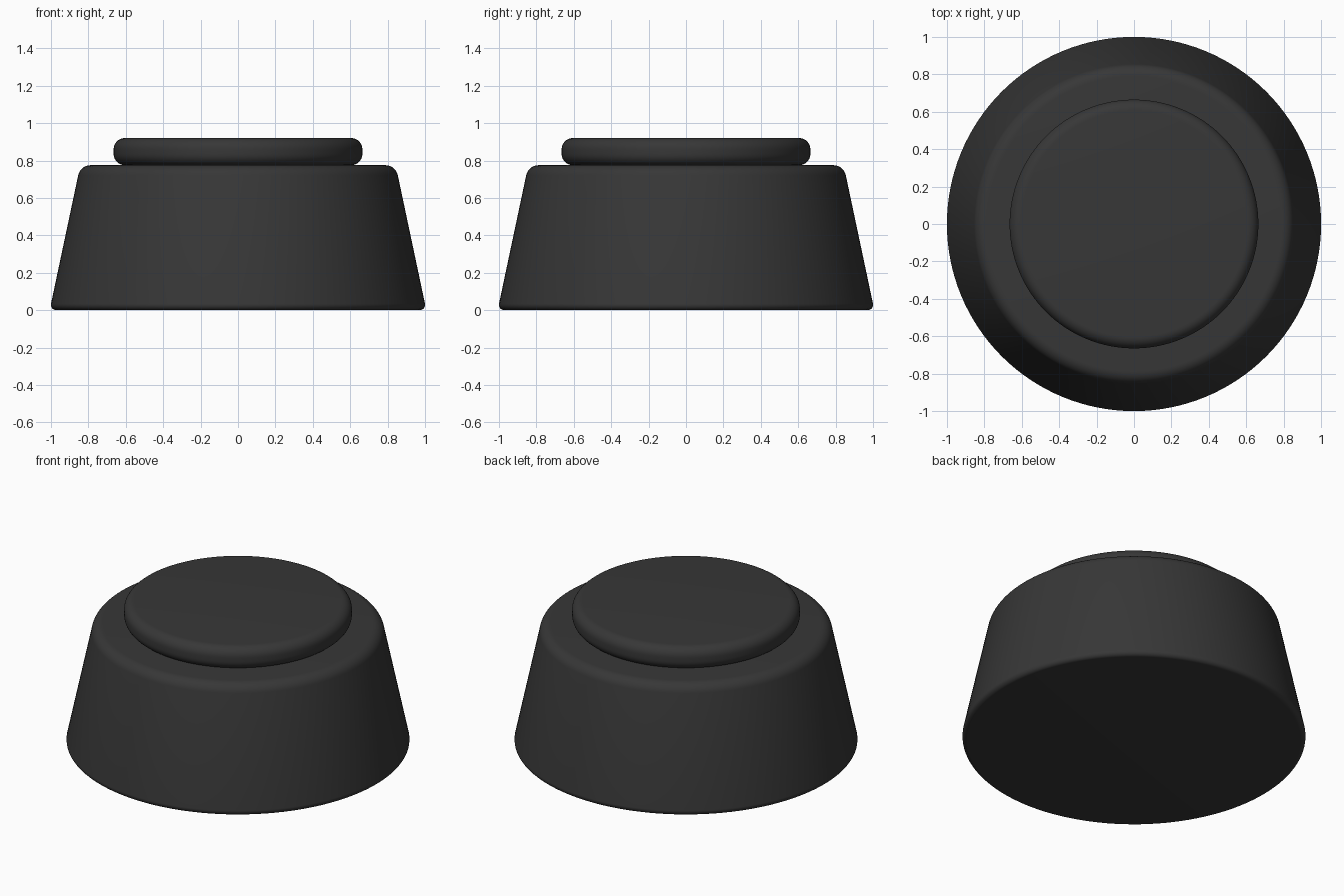
import bpy, bmesh, math
from mathutils import Vector

if "Cube" in bpy.data.objects:
    bpy.data.objects.remove(bpy.data.objects["Cube"])

SEGMENTS = 128

black = bpy.data.materials.new("matte_black")
black.diffuse_color = (0.038, 0.038, 0.038, 1)
black.use_nodes = True
black.node_tree.nodes["Principled BSDF"].inputs["Base Color"].default_value = black.diffuse_color


def rounded_profile(corners, steps=8):
    """Corners are (radius, height, rounding); returns points with arcs at rounded corners."""
    points = []
    for i, (r, z, size) in enumerate(corners):
        p = Vector((r, z))
        if size == 0:
            points.append(p)
            continue
        to_prev = (Vector(corners[i - 1][:2]) - p).normalized()
        to_next = (Vector(corners[i + 1][:2]) - p).normalized()
        half = to_prev.angle(to_next) / 2
        radius = size * math.tan(half)
        centre = p + (to_prev + to_next).normalized() * (size / math.cos(half))
        start = p + to_prev * size - centre
        end = p + to_next * size - centre
        sweep = math.pi - 2 * half
        for k in range(steps + 1):
            t = k / steps
            d = (start * math.sin((1 - t) * sweep) + end * math.sin(t * sweep)) / math.sin(sweep)
            points.append(centre + d.normalized() * radius)
    return points


def lathe(name, corners):
    """Spin a rounded profile around z, starting and ending on the axis."""
    bm = bmesh.new()
    verts = [bm.verts.new((p.x, 0, p.y)) for p in rounded_profile(corners)]
    edges = [bm.edges.new(pair) for pair in zip(verts, verts[1:])]
    bmesh.ops.spin(bm, geom=verts + edges, cent=(0, 0, 0), axis=(0, 0, 1),
                   angle=math.tau, steps=SEGMENTS, use_duplicate=False)
    bmesh.ops.remove_doubles(bm, verts=bm.verts, dist=1e-5)
    bmesh.ops.recalc_face_normals(bm, faces=bm.faces)
    mesh = bpy.data.meshes.new(name)
    bm.to_mesh(mesh)
    bm.free()
    mesh.materials.append(black)
    obj = bpy.data.objects.new(name, mesh)
    bpy.context.collection.objects.link(obj)
    bpy.ops.object.select_all(action='DESELECT')
    obj.select_set(True)
    bpy.context.view_layer.objects.active = obj
    bpy.ops.object.shade_smooth_by_angle(angle=math.radians(35))


# Tapered body with softened rims
lathe("tapered_body", [(0, 0, 0), (1.007, 0, 0.035), (0.843, 0.775, 0.055), (0, 0.775, 0)])

# Round button resting on the body
lathe("top_button", [(0, 0.775, 0), (0.665, 0.775, 0.06), (0.665, 0.92, 0.06), (0, 0.92, 0)])
